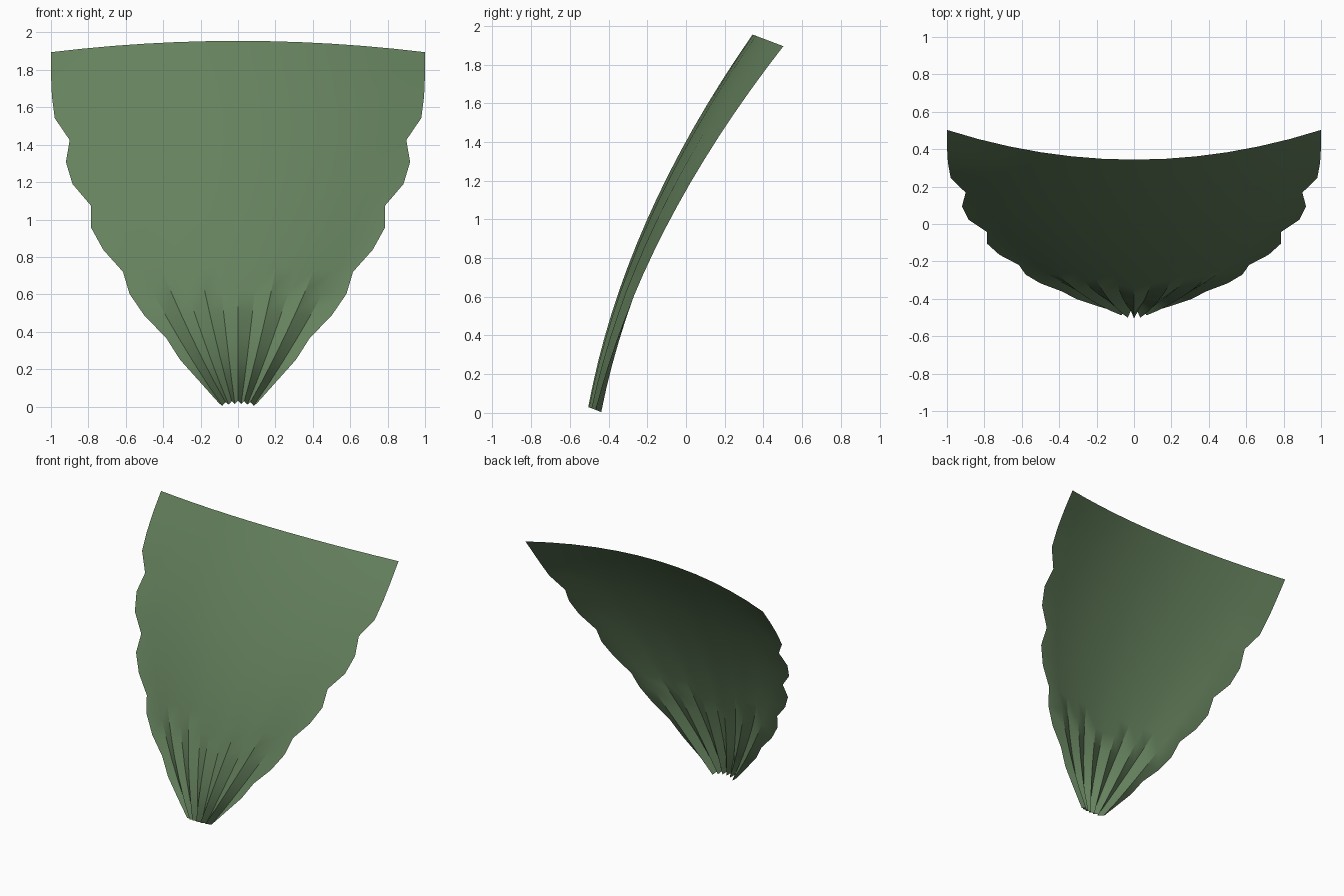
import bpy, bmesh, math

if "Cube" in bpy.data.objects:
    bpy.data.objects.remove(bpy.data.objects["Cube"])

ROWS, HALF = 16, 6
# Ragged half-width of the outer edge, bottom to top
EDGE = [0.10, 0.205, 0.31, 0.385, 0.50, 0.58, 0.615, 0.72, 0.785,
        0.785, 0.885, 0.92, 0.90, 0.98, 0.995, 1.0, 1.0]


def sheet_point(row, col):
    t = row / ROWS
    u = col / HALF
    # Backward-leaning centre line
    s = 1.925 * t
    y = -0.505 + 0.185 * s + 0.133 * s * s
    z = 0.03 + s
    # Bowed cross-section plus pleats that fade upward
    depth = (0.04 + 0.13 * t) * u * u
    if col % 2:
        depth += 0.044 * (1 - t) ** 1.5
    width = 0.1 + 0.9 * math.sin(math.pi / 2 * t) ** 0.95
    x = math.copysign(EDGE[row], col) if abs(col) == HALF else u * width
    return x, y + 0.935 * depth, z - 0.355 * depth


# Pleated cloth sheet
bm = bmesh.new()
grid = [[bm.verts.new(sheet_point(r, c)) for c in range(-HALF, HALF + 1)]
        for r in range(ROWS + 1)]
for r in range(ROWS):
    for c in range(2 * HALF):
        bm.faces.new((grid[r][c], grid[r][c + 1],
                      grid[r + 1][c + 1], grid[r + 1][c]))
mesh = bpy.data.meshes.new("pleated_sheet")
bm.to_mesh(mesh)
bm.free()
sheet = bpy.data.objects.new("pleated_sheet", mesh)
bpy.context.collection.objects.link(sheet)

# Green cloth
green = bpy.data.materials.new("green_cloth")
green.diffuse_color = (0.13, 0.22, 0.11, 1)
green.use_nodes = True
green.node_tree.nodes["Principled BSDF"].inputs["Base Color"].default_value = green.diffuse_color
mesh.materials.append(green)

bpy.context.view_layer.objects.active = sheet
sheet.select_set(True)
bpy.ops.object.shade_smooth_by_angle(angle=math.radians(30))
